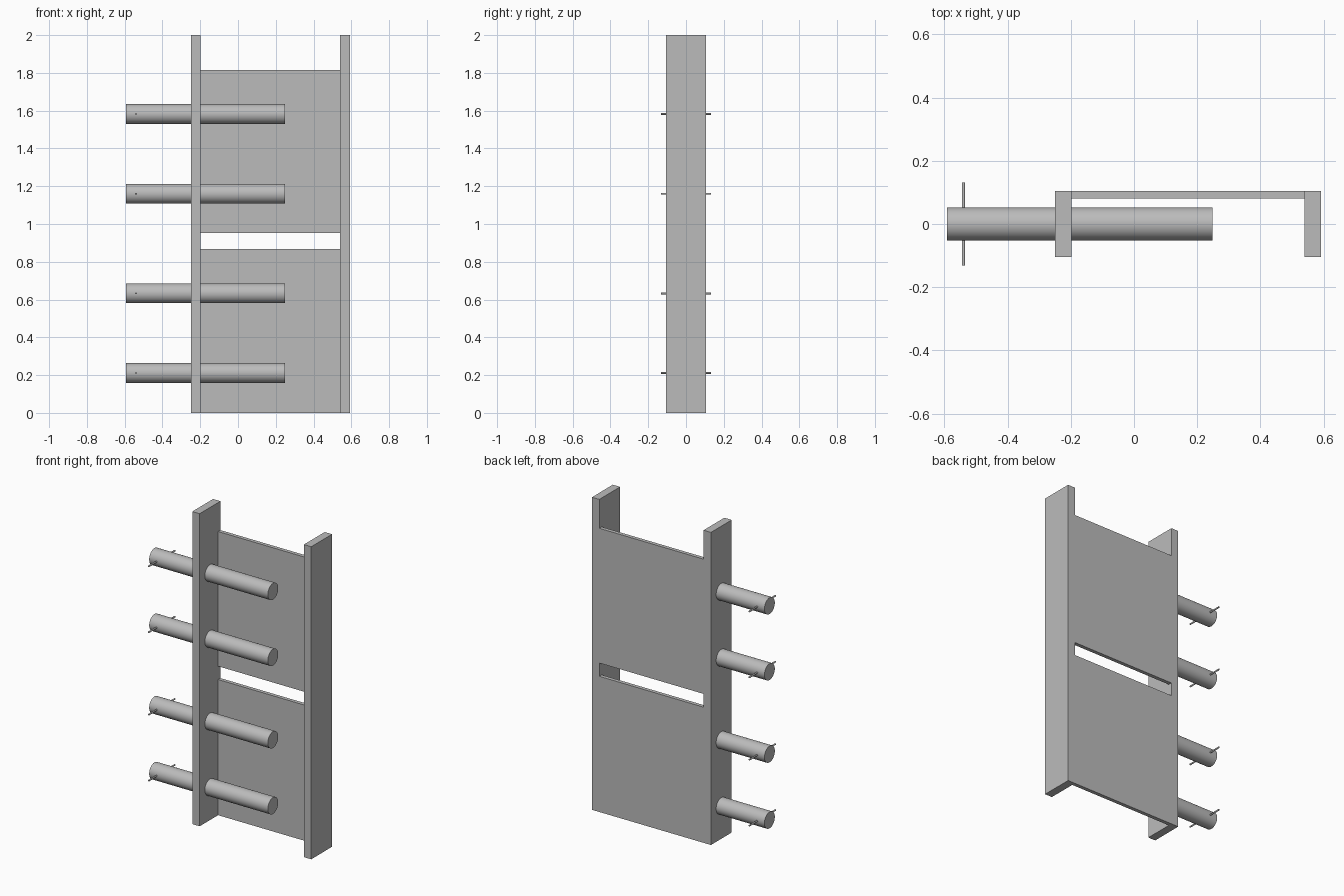
import bpy
from math import pi

default = bpy.data.objects.get("Cube")
if default:
    bpy.data.objects.remove(default, do_unlink=True)

grey = bpy.data.materials.new("plain grey")
grey.use_nodes = True
colour = (0.5, 0.5, 0.5, 1)
grey.diffuse_color = colour
grey.node_tree.nodes["Principled BSDF"].inputs["Base Color"].default_value = colour


def finish(name):
    obj = bpy.context.object
    obj.name = name
    obj.data.materials.append(grey)
    return obj


def box(name, x, y, z):
    """Box from (low, high) ranges on each axis."""
    spans = (x, y, z)
    bpy.ops.mesh.primitive_cube_add(size=1, location=[(a + b) / 2 for a, b in spans])
    obj = finish(name)
    obj.scale = [b - a for a, b in spans]
    bpy.ops.object.transform_apply(location=False, rotation=False, scale=True)


def rod(name, radius, length, location, rotation, sides):
    bpy.ops.mesh.primitive_cylinder_add(vertices=sides, radius=radius, depth=length,
                                        location=location, rotation=rotation)
    finish(name)
    bpy.ops.object.shade_smooth_by_angle(angle=pi / 6)


# Upright side boards
DEPTH = 0.105
RIGHT, LEFT = (-0.25, -0.198), (0.54, 0.592)
box("right_upright", RIGHT, (-DEPTH, DEPTH), (0, 2))
box("left_upright", LEFT, (-DEPTH, DEPTH), (0, 2))

# Back panels between the boards, with a gap between them
for name, z in (("lower_back_panel", (0, 0.868)), ("upper_back_panel", (0.953, 1.815))):
    box(name, (RIGHT[1], LEFT[0]), (0.081, DEPTH), z)

# Pegs through the right board, each with a thin cross pin near its outer end
for i, z in enumerate((0.211, 0.633, 1.16, 1.582), 1):
    rod(f"peg_{i}", 0.0525, 0.84, (-0.172, 0, z), (0, pi / 2, 0), 48)
    rod(f"cross_pin_{i}", 0.005, 0.264, (-0.54, 0, z), (pi / 2, 0, 0), 16)
